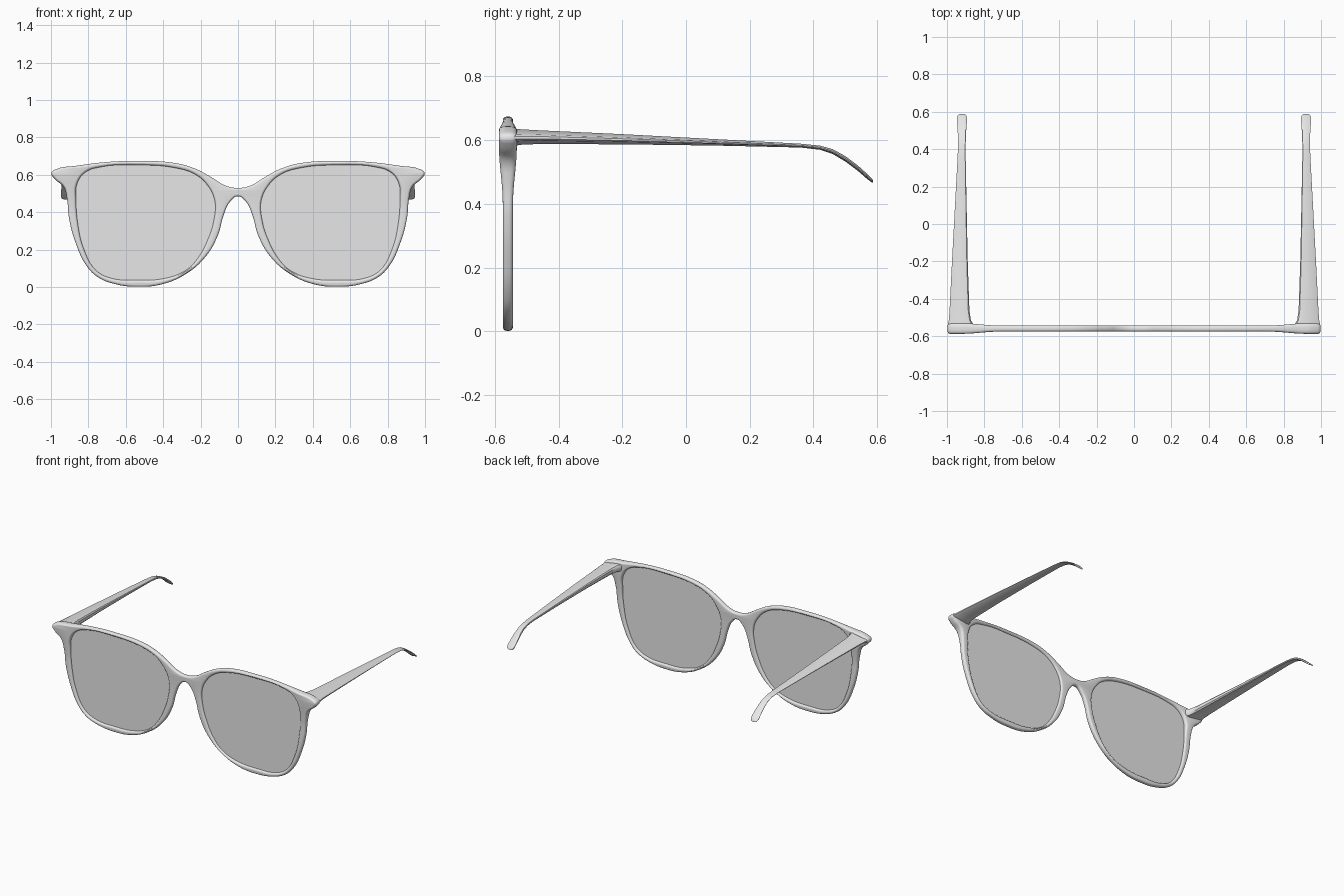
import bpy, bmesh, math

if "Cube" in bpy.data.objects:
    bpy.data.objects.remove(bpy.data.objects["Cube"])

PLANE_Y = -0.559

grey = bpy.data.materials.new("light_grey")
grey.use_nodes = True
grey.diffuse_color = (0.8, 0.8, 0.8, 1)
grey.node_tree.nodes["Principled BSDF"].inputs["Base Color"].default_value = (0.8, 0.8, 0.8, 1)

# Left half of the frame outline (x, z), from bridge top round to bridge underside
OUTLINE = [(0, .53), (.064, .541), (.144, .588), (.225, .631), (.33, .662), (.545, .674),
           (.706, .668), (.866, .648), (.97, .631), (.998, .61), (.98, .578), (.932, .535),
           (.914, .47), (.903, .364), (.866, .23), (.813, .118), (.75, .053), (.65, .014),
           (.545, .002), (.41, .014), (.278, .07), (.17, .166), (.107, .278), (.075, .39),
           (.043, .455), (0, .485)]
# Left lens opening
OPENING = [(.545, .652), (.33, .636), (.225, .6), (.16, .54), (.124, .46), (.128, .364),
           (.16, .257), (.214, .155), (.278, .09), (.385, .048), (.545, .037), (.68, .048),
           (.76, .09), (.824, .203), (.856, .337), (.866, .47), (.861, .55), (.818, .612),
           (.733, .642)]


def mirrored(points):
    return [(-x, z) for x, z in reversed(points)]


def smooth(obj, angle):
    bpy.ops.object.select_all(action='DESELECT')
    obj.select_set(True)
    bpy.context.view_layer.objects.active = obj
    bpy.ops.object.shade_smooth_by_angle(angle=math.radians(angle))


def plate(name, loops, extrude, bevel=0.0):
    """Flat filled curve in the xz plane, turned into a mesh."""
    curve = bpy.data.curves.new(name, 'CURVE')
    curve.dimensions = '2D'
    curve.fill_mode = 'BOTH'
    curve.extrude, curve.bevel_depth, curve.offset = extrude, bevel, -bevel
    curve.bevel_resolution = 3
    curve.resolution_u = 5
    for loop in loops:
        spline = curve.splines.new('BEZIER')
        spline.bezier_points.add(len(loop) - 1)
        spline.use_cyclic_u = True
        for point, (x, z) in zip(spline.bezier_points, loop):
            point.co = (x, z, 0)
            point.handle_left_type = point.handle_right_type = 'AUTO'
    obj = bpy.data.objects.new(name, curve)
    bpy.context.collection.objects.link(obj)
    bpy.ops.object.select_all(action='DESELECT')
    obj.select_set(True)
    bpy.context.view_layer.objects.active = obj
    bpy.ops.object.convert(target='MESH')
    obj = bpy.context.object
    bm = bmesh.new()
    bm.from_mesh(obj.data)
    bmesh.ops.remove_doubles(bm, verts=bm.verts, dist=0.0002)
    for v in bm.verts:
        x, z, depth = v.co
        v.co = (x, PLANE_Y - depth, z)
    bmesh.ops.recalc_face_normals(bm, faces=bm.faces)
    bm.to_mesh(obj.data)
    bm.free()
    obj.data.materials.clear()
    obj.data.materials.append(grey)
    return obj


def ease(value):
    t = min(max(value, 0), 1)
    return t * t * (3 - 2 * t)


# Frame front, thickened towards the upper outer corners
frame = plate("frame_front", [OUTLINE + mirrored(OUTLINE[1:-1]), OPENING, mirrored(OPENING)],
              0.004, 0.012)
for v in frame.data.vertices:
    swell = ease((abs(v.co.x) - .72) / .2) * ease((v.co.z - .4) / .18)
    v.co.y = PLANE_Y + (v.co.y - PLANE_Y) * (1 + .75 * swell)
smooth(frame, 40)

# Lenses, slightly larger than the openings so they sit inside the rim
seated = [(.5 + (x - .5) * 1.015, .345 + (z - .345) * 1.015) for x, z in OPENING]
for name, loop in (("left_lens", seated), ("right_lens", mirrored(seated))):
    smooth(plate(name, [loop], 0.003), 30)

# Temple stations: y, inner x, outer x, top z, bottom z
STATIONS = [(-.57, .86, .992, .63, .59), (-.535, .86, .994, .636, .583), (-.515, .872, .99, .634, .586),
            (-.46, .88, .986, .631, .588), (-.2, .889, .973, .619, .587), (.1, .895, .957, .603, .583),
            (.36, .9, .943, .589, .577), (.42, .9, .941, .583, .57), (.46, .899, .941, .572, .557),
            (.5, .897, .943, .55, .533), (.54, .894, .946, .52, .503), (.57, .893, .947, .493, .477),
            (.582, .898, .942, .481, .468), (.587, .908, .932, .474, .467)]
# Wedge section: fraction inwards, fraction upwards
SECTION = [(0, .38), (0, .55), (.08, .68), (.8, 1), (.94, .95), (1, .75),
           (1, .25), (.93, .04), (.8, 0), (.08, .24)]


def temple(name, side):
    bm = bmesh.new()
    rings = [[bm.verts.new((side * (outer + (inner - outer) * u), y, low + (top - low) * w))
              for u, w in SECTION] for y, inner, outer, top, low in STATIONS]
    count = len(SECTION)
    for a, b in zip(rings, rings[1:]):
        for i in range(count):
            j = (i + 1) % count
            bm.faces.new((a[i], a[j], b[j], b[i]))
    bm.faces.new(rings[0])
    bm.faces.new(rings[-1])
    bmesh.ops.recalc_face_normals(bm, faces=bm.faces)
    mesh = bpy.data.meshes.new(name)
    bm.to_mesh(mesh)
    bm.free()
    mesh.materials.append(grey)
    obj = bpy.data.objects.new(name, mesh)
    bpy.context.collection.objects.link(obj)
    smooth(obj, 35)


temple("left_temple", 1)
temple("right_temple", -1)
